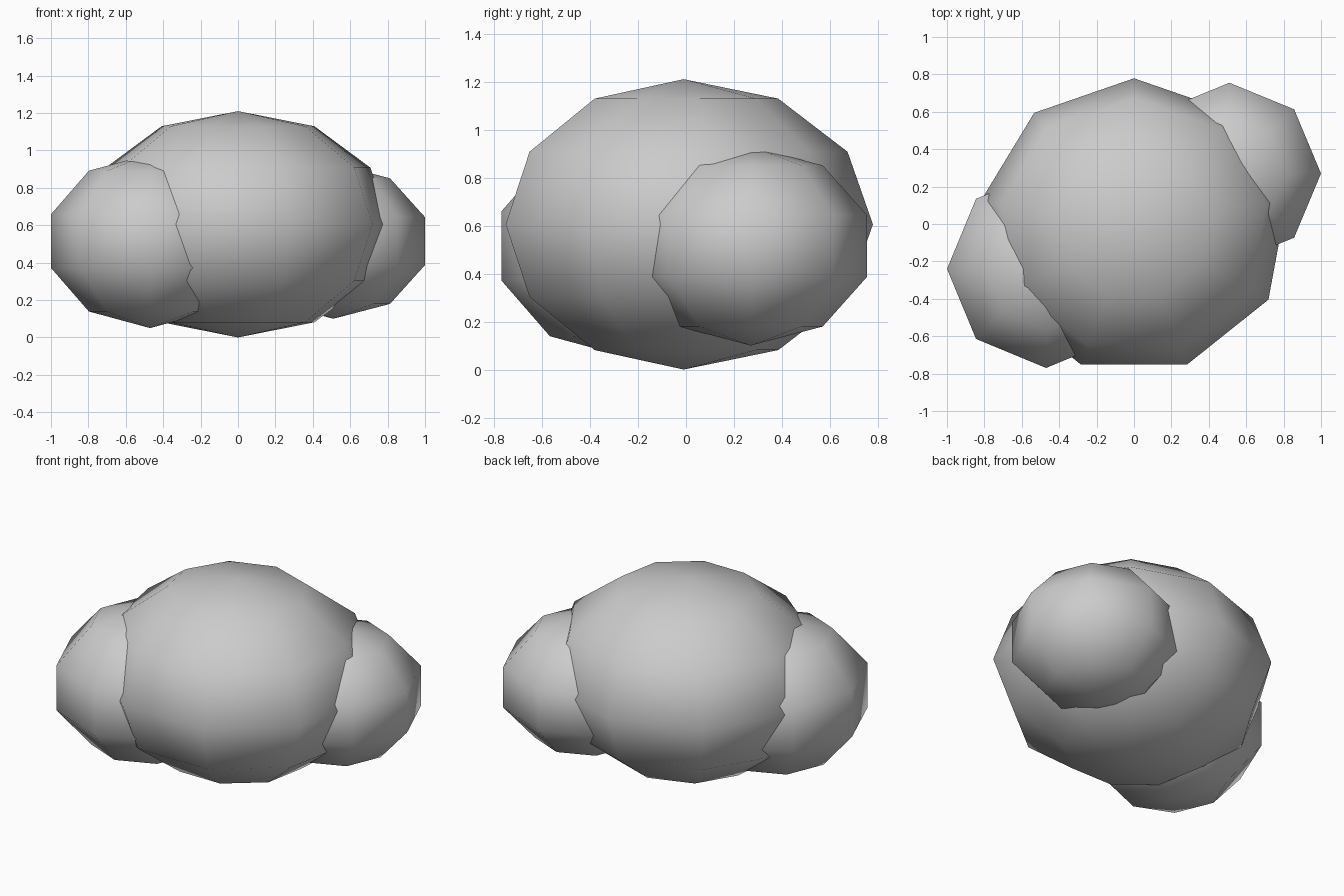
import bpy

if "Cube" in bpy.data.objects:
    bpy.data.objects.remove(bpy.data.objects["Cube"])

def puff(name, segments, rings, center, radii):
    """Low-poly, smooth-shaded squashed ball."""
    bpy.ops.mesh.primitive_uv_sphere_add(segments=segments, ring_count=rings, radius=1, location=center)
    ob = bpy.context.object
    ob.name = name
    ob.scale = radii
    bpy.ops.object.transform_apply(location=False, rotation=False, scale=True)
    bpy.ops.object.shade_smooth()
    return ob

# Large middle puff
puff("center_puff", 9, 6, (0, -0.01, 0.605), (0.83, 0.789, 0.605))
# Smaller puffs on opposite corners
puff("left_puff", 8, 5, (-0.47, -0.24, 0.515), (0.557, 0.557, 0.465))
puff("right_puff", 8, 5, (0.51, 0.27, 0.515), (0.515, 0.51, 0.415))
